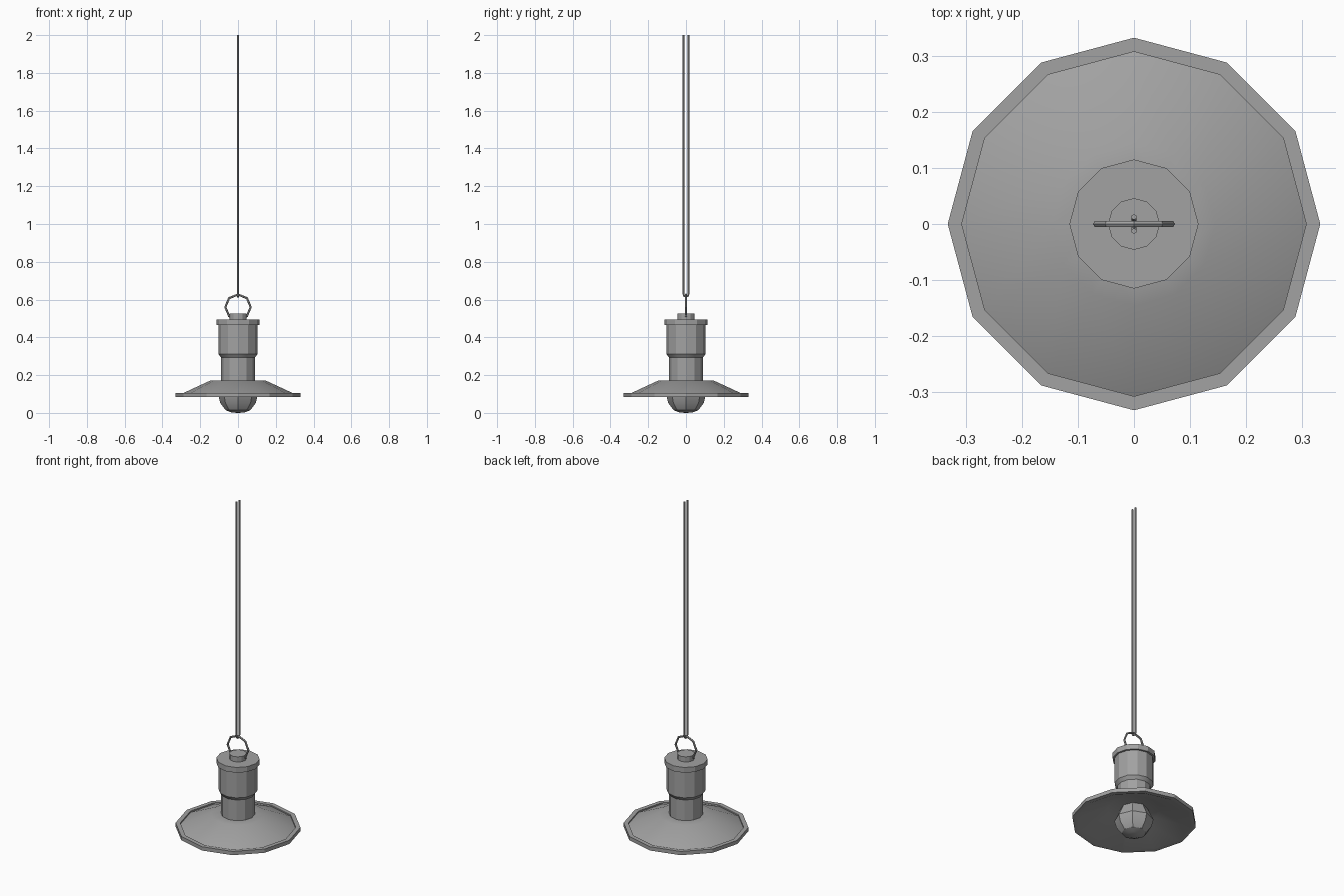
import bpy, bmesh, math
from mathutils import Vector

cube = bpy.data.objects.get("Cube")
if cube:
    bpy.data.objects.remove(cube, do_unlink=True)

grey = bpy.data.materials.new("mid_grey")
grey.use_nodes = True
colour = (0.36, 0.36, 0.36, 1)
grey.diffuse_color = colour
grey.node_tree.nodes["Principled BSDF"].inputs["Base Color"].default_value = colour


def finish(name, bm, angle=28):
    """Turn a bmesh into a named, shaded object."""
    bmesh.ops.recalc_face_normals(bm, faces=bm.faces)
    mesh = bpy.data.meshes.new(name)
    bm.to_mesh(mesh)
    bm.free()
    mesh.materials.append(grey)
    obj = bpy.data.objects.new(name, mesh)
    bpy.context.collection.objects.link(obj)
    bpy.ops.object.select_all(action='DESELECT')
    obj.select_set(True)
    bpy.context.view_layer.objects.active = obj
    bpy.ops.object.shade_smooth_by_angle(angle=math.radians(angle))
    return obj


def lathe(name, profile, sides=12):
    """Spin (radius, z) points about z; points on the axis become poles."""
    bm = bmesh.new()
    verts = [bm.verts.new((r, 0, z)) for r, z in profile]
    edges = [bm.edges.new(pair) for pair in zip(verts, verts[1:])]
    bmesh.ops.spin(bm, geom=verts + edges, cent=(0, 0, 0), axis=(0, 0, 1),
                   angle=math.tau, steps=sides)
    bmesh.ops.remove_doubles(bm, verts=bm.verts, dist=0.0005)
    return finish(name, bm)


def tube(name, path, radius, side_axis, sides=6, closed=False):
    """Sweep a round section along a planar path; side_axis is its normal."""
    bm = bmesh.new()
    path = [Vector(p) for p in path]
    n = len(path)
    rings = []
    for i, p in enumerate(path):
        before = path[i - 1] if closed or i else p
        after = path[(i + 1) % n] if closed or i < n - 1 else p
        out = (after - before).normalized().cross(side_axis)
        rings.append([bm.verts.new(p + radius * (math.cos(a) * out + math.sin(a) * side_axis))
                      for a in (math.tau * k / sides for k in range(sides))])
    for i in range(n if closed else n - 1):
        a, b = rings[i], rings[(i + 1) % n]
        for k in range(sides):
            j = (k + 1) % sides
            bm.faces.new((a[k], a[j], b[j], b[k]))
    if not closed:
        bm.faces.new(rings[0])
        bm.faces.new(rings[-1])
    return finish(name, bm)


# Wide shade with a raised rim and hollow underside
lathe("shade", [(0, 0.172), (0.09, 0.172), (0.145, 0.172), (0.307, 0.097),
                (0.307, 0.105), (0.332, 0.105), (0.332, 0.083),
                (0.307, 0.083), (0.14, 0.16), (0, 0.16)])

# Stepped lamp body
lathe("socket_body", [(0, 0.168), (0.09, 0.168), (0.09, 0.293), (0.104, 0.312),
                      (0.104, 0.47), (0, 0.47)])

# Cap and the small boss that holds the ring
lathe("body_cap", [(0, 0.464), (0.115, 0.464), (0.115, 0.495), (0, 0.495)])
lathe("cap_boss", [(0, 0.49), (0.046, 0.49), (0.046, 0.525), (0, 0.525)])

# Bulb
lathe("bulb", [(0, 0.165), (0.07, 0.165), (0.104, 0.092), (0.094, 0.052),
               (0.066, 0.015), (0.035, 0.002), (0, 0)], sides=8)

# Eight-sided hanging ring
ring = [(0.067 * math.cos(i * math.tau / 8), 0, 0.56 + 0.067 * math.sin(i * math.tau / 8))
        for i in range(8)]
tube("hanging_ring", ring, 0.006, Vector((0, 1, 0)), closed=True)

# Doubled cord that loops under the top of the ring
bend = [(0, -0.0125 * math.cos(i * math.pi / 4), 0.627 - 0.0125 * math.sin(i * math.pi / 4))
        for i in range(5)]
tube("cord", [(0, -0.0125, 2.0)] + bend + [(0, 0.0125, 2.0)], 0.005, Vector((1, 0, 0)))
